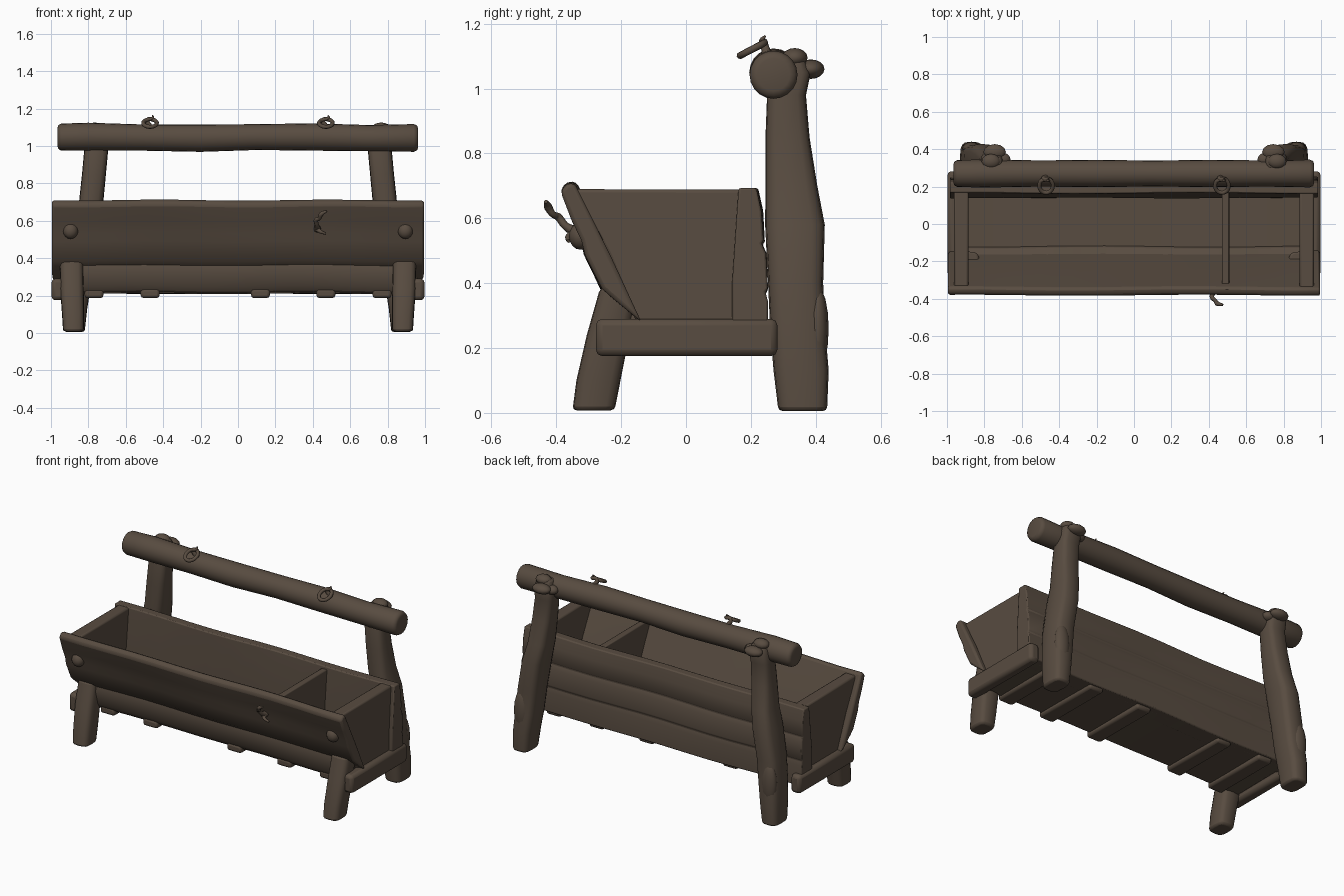
import bpy, bmesh, math
from mathutils import Vector

cube = bpy.data.objects.get("Cube")
if cube:
    bpy.data.objects.remove(cube, do_unlink=True)

COLOUR = (0.098, 0.072, 0.052, 1)
wood = bpy.data.materials.new("weathered_wood")
wood.use_nodes = True
wood.diffuse_color = COLOUR
bsdf = wood.node_tree.nodes["Principled BSDF"]
bsdf.inputs["Base Color"].default_value = COLOUR
bsdf.inputs["Roughness"].default_value = 0.9


def finish(obj, bevel=0.0):
    obj.data.materials.append(wood)
    if bevel:
        mod = obj.modifiers.new("soft_edges", "BEVEL")
        mod.width, mod.segments = bevel, 2
        mod.limit_method = "ANGLE"
        mod.angle_limit = math.radians(40)
    bpy.ops.object.select_all(action="DESELECT")
    obj.select_set(True)
    bpy.context.view_layer.objects.active = obj
    bpy.ops.object.shade_smooth_by_angle(angle=math.radians(50))
    return obj


def skin(name, rings, bevel=0.0):
    """Bridge equal rings of points and cap both ends."""
    bm = bmesh.new()
    loops = [[bm.verts.new(p) for p in ring] for ring in rings]
    n = len(loops[0])
    for a, b in zip(loops, loops[1:]):
        for i in range(n):
            bm.faces.new((a[i], a[(i + 1) % n], b[(i + 1) % n], b[i]))
    bm.faces.new(loops[0])
    bm.faces.new(loops[-1])
    bmesh.ops.recalc_face_normals(bm, faces=bm.faces)
    mesh = bpy.data.meshes.new(name)
    bm.to_mesh(mesh)
    bm.free()
    obj = bpy.data.objects.new(name, mesh)
    bpy.context.collection.objects.link(obj)
    return finish(obj, bevel)


def board(name, profile, x0, x1, wave=0.0, bevel=0.012, steps=12):
    """Extrude a (y, z) profile along x with a gentle hand-hewn wave."""
    rings = []
    for k in range(steps + 1):
        x = x0 + (x1 - x0) * k / steps
        rings.append([(x, y + wave * math.sin(5 * x + 9 * z), z + wave * math.sin(7 * x + 5 * y))
                      for y, z in profile])
    return skin(name, rings, bevel)


def box(name, x0, x1, y0, y1, z0, z1, bevel=0.015):
    return board(name, [(y0, z0), (y1, z0), (y1, z1), (y0, z1)], x0, x1, 0, bevel, 1)


def post(name, sections, side, bevel=0.012):
    """Loft squarish rounded sections (x, y, z, half width, half depth)."""
    rings = []
    for x, y, z, w, d in sections:
        ring = []
        for i in range(16):
            c, s = math.cos(math.tau * i / 16), math.sin(math.tau * i / 16)
            ring.append((side * (x + w * math.copysign(abs(c) ** 0.6, c)),
                         y + d * math.copysign(abs(s) ** 0.6, s), z))
        rings.append(ring)
    return skin(name, rings, bevel)


def knob(name, centre, size):
    bpy.ops.mesh.primitive_uv_sphere_add(segments=12, ring_count=8, location=centre)
    obj = bpy.context.object
    obj.name, obj.scale = name, size
    return finish(obj)


def twig(name, points, radii):
    curve = bpy.data.curves.new(name, "CURVE")
    curve.dimensions, curve.bevel_depth, curve.bevel_resolution = "3D", 1, 2
    curve.resolution_u, curve.use_fill_caps = 5, True
    spline = curve.splines.new("BEZIER")
    spline.bezier_points.add(len(points) - 1)
    for bp, co, r in zip(spline.bezier_points, points, radii):
        bp.co, bp.radius = co, r
        bp.handle_left_type = bp.handle_right_type = "AUTO"
    obj = bpy.data.objects.new(name, curve)
    bpy.context.collection.objects.link(obj)
    obj.select_set(True)
    bpy.ops.object.select_all(action="DESELECT")
    obj.select_set(True)
    bpy.context.view_layer.objects.active = obj
    bpy.ops.object.convert(target="MESH")
    return finish(bpy.context.object)


# Trough boards
board("front_board", [(-0.34, 0.71), (-0.365, 0.71), (-0.384, 0.685), (-0.352, 0.6),
                      (-0.322, 0.535), (-0.312, 0.49), (-0.262, 0.385), (-0.235, 0.36),
                      (-0.14, 0.28), (-0.23, 0.48)], -0.995, 0.995, 0.003)
board("lower_front_board", [(-0.235, 0.375), (-0.243, 0.33), (-0.225, 0.25), (-0.2, 0.215),
                            (-0.12, 0.215), (-0.12, 0.3)], -0.93, 0.93, 0.004)
board("back_board", [(0.165, 0.69), (0.22, 0.69), (0.235, 0.62), (0.24, 0.53), (0.233, 0.52),
                     (0.246, 0.49), (0.25, 0.38), (0.242, 0.37), (0.25, 0.34), (0.25, 0.21),
                     (0.14, 0.21), (0.14, 0.4)], -0.985, 0.985, 0.003)
board("floor", [(-0.2, 0.21), (0.22, 0.21), (0.22, 0.285), (-0.16, 0.285)], -0.93, 0.93, 0.003)
board("divider", [(-0.33, 0.67), (0.18, 0.67), (0.18, 0.27), (-0.15, 0.27)], 0.47, 0.51, 0, 0.006, 1)

# Floor battens
for x in (-0.77, -0.47, 0.12, 0.47, 0.77):
    box("floor_batten", x - 0.05, x + 0.05, -0.215, 0.235, 0.187, 0.235, 0.014)

# Round top rail with softened ends and a slight sag
rail = []
for x, r in ((-0.965, 0.05), (-0.96, 0.064), (-0.945, 0.072), (-0.8, 0.075), (-0.5, 0.07), (-0.2, 0.073),
             (0.1, 0.069), (0.4, 0.073), (0.7, 0.07), (0.94, 0.074), (0.958, 0.066), (0.963, 0.05)):
    rail.append([(x, 0.27 + r * math.cos(math.tau * i / 20),
                  1.045 + 0.004 * math.sin(6 * x) + r * math.sin(math.tau * i / 20)) for i in range(20)])
skin("top_rail", rail)

for side, word in ((-1, "right"), (1, "left")):
    # Trough end and its cross beam
    xs = sorted((side * 0.885, side * 0.962))
    board(word + "_end_panel", [(-0.345, 0.69), (0.21, 0.688), (0.235, 0.25), (-0.14, 0.25),
                                (-0.24, 0.49)], *xs, 0, 0.01, 1)
    xs = sorted((side * 0.93, side * 0.997))
    box(word + "_cross_beam", *xs, -0.278, 0.282, 0.175, 0.29, 0.02)

    # Legs and tall back posts
    post(word + "_front_leg", [(0.88, -0.285, 0.008, 0.055, 0.065), (0.882, -0.27, 0.1, 0.059, 0.068),
                               (0.888, -0.24, 0.24, 0.063, 0.066), (0.89, -0.205, 0.385, 0.063, 0.06)], side)
    post(word + "_back_post", [(0.875, 0.36, 0.006, 0.055, 0.075), (0.868, 0.355, 0.13, 0.062, 0.085),
                               (0.855, 0.345, 0.25, 0.068, 0.085), (0.84, 0.338, 0.4, 0.07, 0.085),
                               (0.81, 0.336, 0.58, 0.068, 0.092), (0.785, 0.325, 0.7, 0.065, 0.08),
                               (0.77, 0.313, 0.85, 0.064, 0.068), (0.758, 0.31, 0.98, 0.064, 0.06),
                               (0.755, 0.325, 1.05, 0.065, 0.06), (0.755, 0.325, 1.105, 0.04, 0.035)], side)
    knob(word + "_post_knot", (side * 0.745, 0.385, 1.06), (0.06, 0.042, 0.03))
    knob(word + "_post_crown", (side * 0.765, 0.335, 1.095), (0.05, 0.04, 0.03))
    knob(word + "_post_spur", (side * 0.7, 0.345, 1.05), (0.04, 0.035, 0.028))
    knob(word + "_bark_lump", (side * 0.87, 0.405, 0.26), (0.05, 0.035, 0.13))

    # Pegs through the front board
    knob(word + "_peg", (side * 0.895, -0.325, 0.545), (0.04, 0.036, 0.042))

    # Curled twigs on the rail
    x = side * 0.47
    loop, thick = [], []
    for k in range(9):
        a = math.radians(110 - 42 * k)
        loop.append((x + 0.036 * math.cos(a), 0.205 + 0.038 * math.sin(a), 1.122 + 0.02 * math.sin(a)))
        thick.append(0.011)
    loop += [(x + 0.015, 0.235, 1.152), (x + 0.012, 0.245, 1.163)]
    thick += [0.007, 0.003]
    twig(word + "_rail_twig", [(x, 0.25, 1.1)] + loop, [0.016] + thick)

# Curled twig on the front board
twig("front_twig", [(0.425, -0.33, 0.555), (0.422, -0.37, 0.575), (0.418, -0.395, 0.605),
                    (0.435, -0.41, 0.612), (0.445, -0.425, 0.635), (0.475, -0.432, 0.652)],
     [0.02, 0.012, 0.012, 0.01, 0.013, 0.006])
twig("front_twig_fork", [(0.425, -0.335, 0.56), (0.435, -0.36, 0.545), (0.47, -0.362, 0.53)],
     [0.018, 0.011, 0.006])
